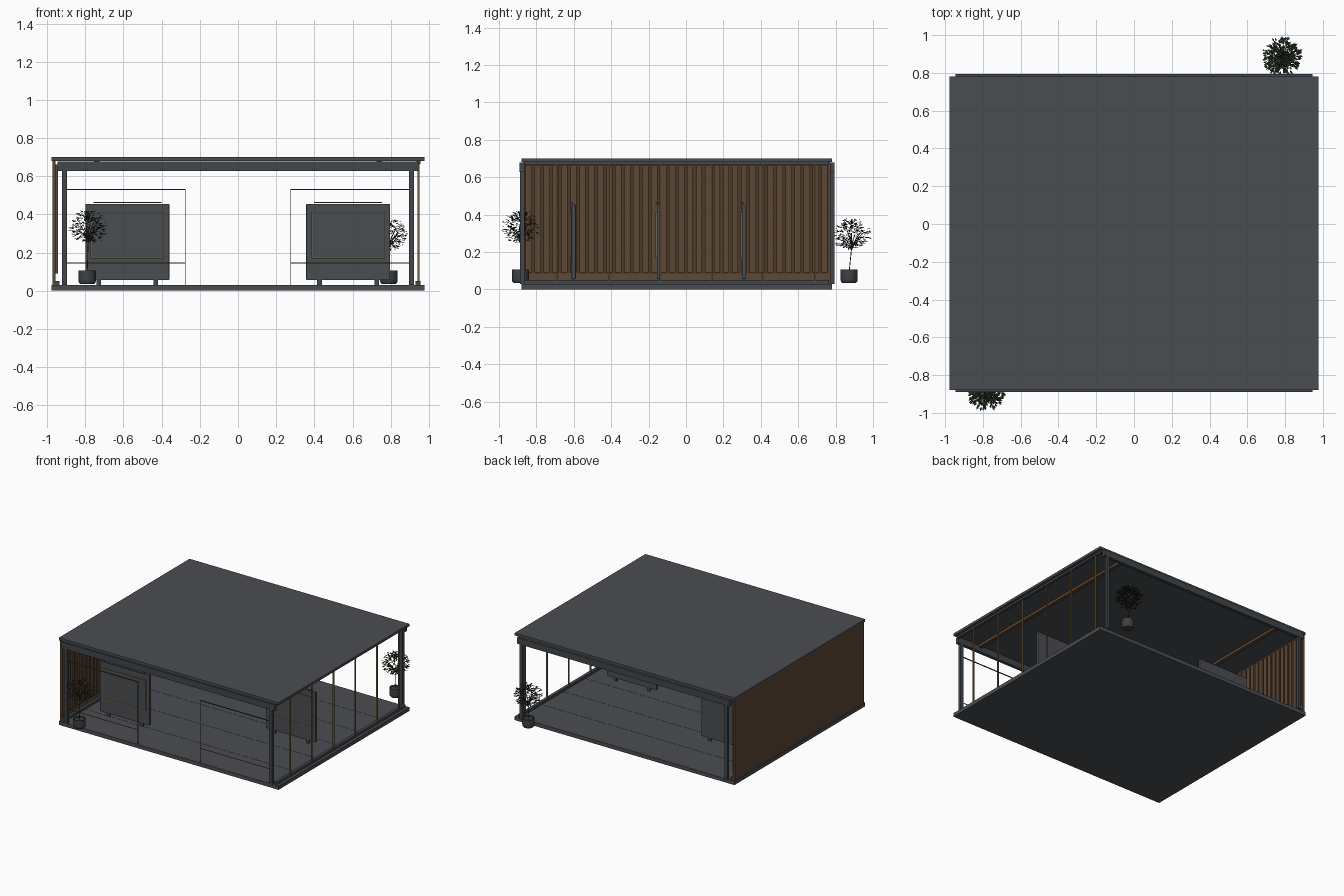
import bpy, bmesh, math, random
from mathutils import Vector, Matrix

if "Cube" in bpy.data.objects:
    bpy.data.objects.remove(bpy.data.objects["Cube"])

random.seed(7)


def mat(name, r, g, b):
    m = bpy.data.materials.new(name)
    m.diffuse_color = (r, g, b, 1)
    m.use_nodes = True
    m.node_tree.nodes["Principled BSDF"].inputs["Base Color"].default_value = m.diffuse_color
    return m


GREY = mat("slate_grey", 0.068, 0.074, 0.082)
METAL = mat("charcoal_metal", 0.055, 0.061, 0.069)
WOOD = mat("walnut_wood", 0.110, 0.064, 0.034)
DARKWOOD = mat("dark_walnut", 0.070, 0.041, 0.022)
GOLD = mat("brass", 0.19, 0.12, 0.045)
POT = mat("pot_grey", 0.050, 0.053, 0.058)
LEAF = mat("leaf_green", 0.022, 0.036, 0.022)
BARK = mat("bark", 0.040, 0.028, 0.018)


def finish(name, bm, material):
    me = bpy.data.meshes.new(name)
    bm.to_mesh(me)
    bm.free()
    ob = bpy.data.objects.new(name, me)
    me.materials.append(material)
    bpy.context.collection.objects.link(ob)
    return ob


def add_box(bm, x0, x1, y0, y1, z0, z1):
    m = Matrix.Translation(((x0 + x1) / 2, (y0 + y1) / 2, (z0 + z1) / 2))
    m = m @ Matrix.Diagonal((x1 - x0, y1 - y0, z1 - z0, 1))
    bmesh.ops.create_cube(bm, size=1, matrix=m)


def boxes(name, material, *dims, bevel=0):
    bm = bmesh.new()
    for d in dims:
        add_box(bm, *d)
    ob = finish(name, bm, material)
    if bevel:
        b = ob.modifiers.new("bevel", 'BEVEL')
        b.width, b.segments = bevel, 2
    return ob


Y0, Y1 = -0.88, 0.78

# floor and roof slabs
boxes("floor_slab", GREY, (-0.977, 0.977, Y0, Y1, 0, 0.03))
boxes("roof_slab", GREY, (-0.977, 0.977, Y0, Y1, 0.68, 0.70))

# thin joints across the floor
boxes("floor_joints", METAL, *[(-0.94, 0.94, y - 0.002, y + 0.002, 0.03, 0.031)
                               for y in (-0.6, -0.325, -0.05, 0.225, 0.5)])

# corner posts, and beams along the front and back
for side, y in (("front", -0.876), ("back", 0.782)):
    for label, s in (("left", -1), ("right", 1)):
        boxes(f"{side}_{label}_post", METAL,
              (s * 0.91 - 0.013, s * 0.91 + 0.013, y - 0.012, y + 0.012, 0.03, 0.64))
    boxes(f"{side}_beam", METAL, (-0.945, 0.945, y - 0.013, y + 0.013, 0.628, 0.678))

# left timber wall with vertical slats on its inner face
boxes("timber_wall", WOOD, (-0.973, -0.957, Y0 + 0.01, Y1 - 0.01, 0.03, 0.68))
n = 34
pitch = (Y1 - Y0 - 0.03) / n
boxes("wall_slats", WOOD, *[(-0.957, -0.944, Y0 + 0.015 + pitch * (i + 0.15),
                             Y0 + 0.015 + pitch * (i + 0.85), 0.09, 0.66) for i in range(n)])
boxes("slat_backing", DARKWOOD, (-0.957, -0.955, Y0 + 0.015, Y1 - 0.015, 0.085, 0.665))
boxes("wall_skirting", METAL, (-0.957, -0.935, Y0 + 0.015, Y1 - 0.015, 0.03, 0.05))

# right side: sill, head rail and slender mullions
boxes("right_sill", METAL, (0.93, 0.955, Y0 + 0.015, Y1 - 0.015, 0.03, 0.05))
boxes("right_head_rail", METAL, (0.935, 0.955, Y0 + 0.015, Y1 - 0.015, 0.665, 0.68))
boxes("right_mullions", GOLD, *[(0.94, 0.951, y - 0.004, y + 0.004, 0.05, 0.67)
                                for y in [-0.69 + 0.276 * i for i in range(6)]])

# two timber strips under the ceiling
boxes("ceiling_strips", WOOD, *[(s * 0.74 - 0.015, s * 0.74 + 0.015, Y0 + 0.02, Y1 - 0.02, 0.66, 0.68)
                                for s in (-1, 1)])

# thin front railings either side of the entrance
for label, s in (("left", -1), ("right", 1)):
    a, b = sorted((s * 0.275, s * 0.9))
    e = s * 0.277
    boxes(f"{label}_top_rail", METAL, (a, b, -0.878, -0.872, 0.527, 0.533))
    boxes(f"{label}_rail_end", METAL, (e - 0.002, e + 0.002, -0.877, -0.873, 0.03, 0.53))
    boxes(f"{label}_low_rail", GOLD, (a, b, -0.877, -0.873, 0.143, 0.147))


# display boards with a brass-framed plate on the front
def board(label, cx, y):
    boxes(f"{label}_board", GREY, (cx - 0.22, cx + 0.22, y - 0.011, y + 0.011, 0.055, 0.455), bevel=0.004)
    boxes(f"{label}_board_feet", METAL, *[(cx + s * 0.15 - 0.012, cx + s * 0.15 + 0.012,
                                          y - 0.006, y + 0.006, 0.03, 0.056) for s in (-1, 1)])
    f = y - 0.011
    boxes(f"{label}_plate", GREY, (cx - 0.187, cx + 0.187, f - 0.006, f, 0.172, 0.408))
    x0, x1, z0, z1, t = cx - 0.192, cx + 0.192, 0.168, 0.412, 0.005
    boxes(f"{label}_plate_frame", GOLD,
          (x0, x1, f - 0.008, f, z0, z0 + t), (x0, x1, f - 0.008, f, z1 - t, z1),
          (x0, x0 + t, f - 0.008, f, z0 + t, z1 - t), (x1 - t, x1, f - 0.008, f, z0 + t, z1 - t))
    boxes(f"{label}_picture_light", METAL, (cx - 0.178, cx + 0.178, f - 0.008, f + 0.008, 0.459, 0.466))


board("front", -0.58, -0.6)
board("middle", 0.577, -0.145)
board("rear", -0.58, 0.31)


# potted shrubs
def shrub(label, px, py, centre, radii, leaves=420):
    # turned pot with a hollow rim
    prof = [(0, 0.035), (0.037, 0.035), (0.044, 0.043), (0.046, 0.06), (0.045, 0.105),
            (0.039, 0.105), (0.038, 0.095), (0, 0.095)]
    bm = bmesh.new()
    vs = [bm.verts.new((r, 0, z)) for r, z in prof]
    es = [bm.edges.new(p) for p in zip(vs, vs[1:])]
    bmesh.ops.spin(bm, geom=vs + es, axis=(0, 0, 1), cent=(0, 0, 0), angle=math.tau, steps=24)
    bmesh.ops.remove_doubles(bm, verts=bm.verts, dist=1e-5)
    bmesh.ops.recalc_face_normals(bm, faces=bm.faces)
    bmesh.ops.translate(bm, verts=bm.verts, vec=(px, py, 0))
    pot = finish(f"{label}_pot", bm, POT)
    bpy.ops.object.select_all(action='DESELECT')
    bpy.context.view_layer.objects.active = pot
    pot.select_set(True)
    bpy.ops.object.shade_smooth_by_angle(angle=math.radians(35))

    # trunk and branches
    c, rad = Vector(centre), Vector(radii)
    cu = bpy.data.curves.new(f"{label}_branches", 'CURVE')
    cu.dimensions, cu.bevel_depth, cu.bevel_resolution = '3D', 0.0022, 1
    fork = Vector((c.x, c.y, c.z - rad.z * 0.8))
    paths = [[Vector((px, py, 0.09)), fork]]
    for i in range(9):
        a = i * 2.4
        k = 0.35 + 0.4 * random.random()
        tip = c + Vector((rad.x * k * math.cos(a), rad.y * k * math.sin(a), rad.z * random.uniform(-0.2, 0.6)))
        paths.append([fork, fork.lerp(tip, 0.5) + Vector((0, 0, 0.01)), tip])
    for p in paths:
        sp = cu.splines.new('POLY')
        sp.points.add(len(p) - 1)
        for q, v in zip(sp.points, p):
            q.co = (*v, 1)
    cu.materials.append(BARK)
    bpy.context.collection.objects.link(bpy.data.objects.new(f"{label}_branches", cu))

    # mostly level, outward-pointing diamond leaves
    bm = bmesh.new()
    for i in range(leaves):
        d = Vector([random.gauss(0, 1) for _ in range(3)]).normalized()
        r = random.uniform(0.35, 1) ** 0.6
        out = Vector((d.x, d.y, 0.25 * d.z + random.uniform(-0.3, 0.3))).normalized()
        w = out.cross(Vector((random.uniform(-.5, .5), random.uniform(-.5, .5), 1))).normalized()
        l = random.uniform(0.018, 0.027)
        tip = c + Vector((d.x * rad.x, d.y * rad.y, d.z * rad.z)) * r
        mid = tip - out * l * 0.5
        pts = [tip - out * l, mid + w * l * 0.25, tip, mid - w * l * 0.25]
        bm.faces.new([bm.verts.new(p) for p in pts])
    finish(f"{label}_leaves", bm, LEAF)


shrub("front_shrub", -0.79, -0.885, (-0.785, -0.885, 0.333), (0.115, 0.115, 0.097))
shrub("back_shrub", 0.79, 0.872, (0.785, 0.885, 0.293), (0.117, 0.115, 0.093))
